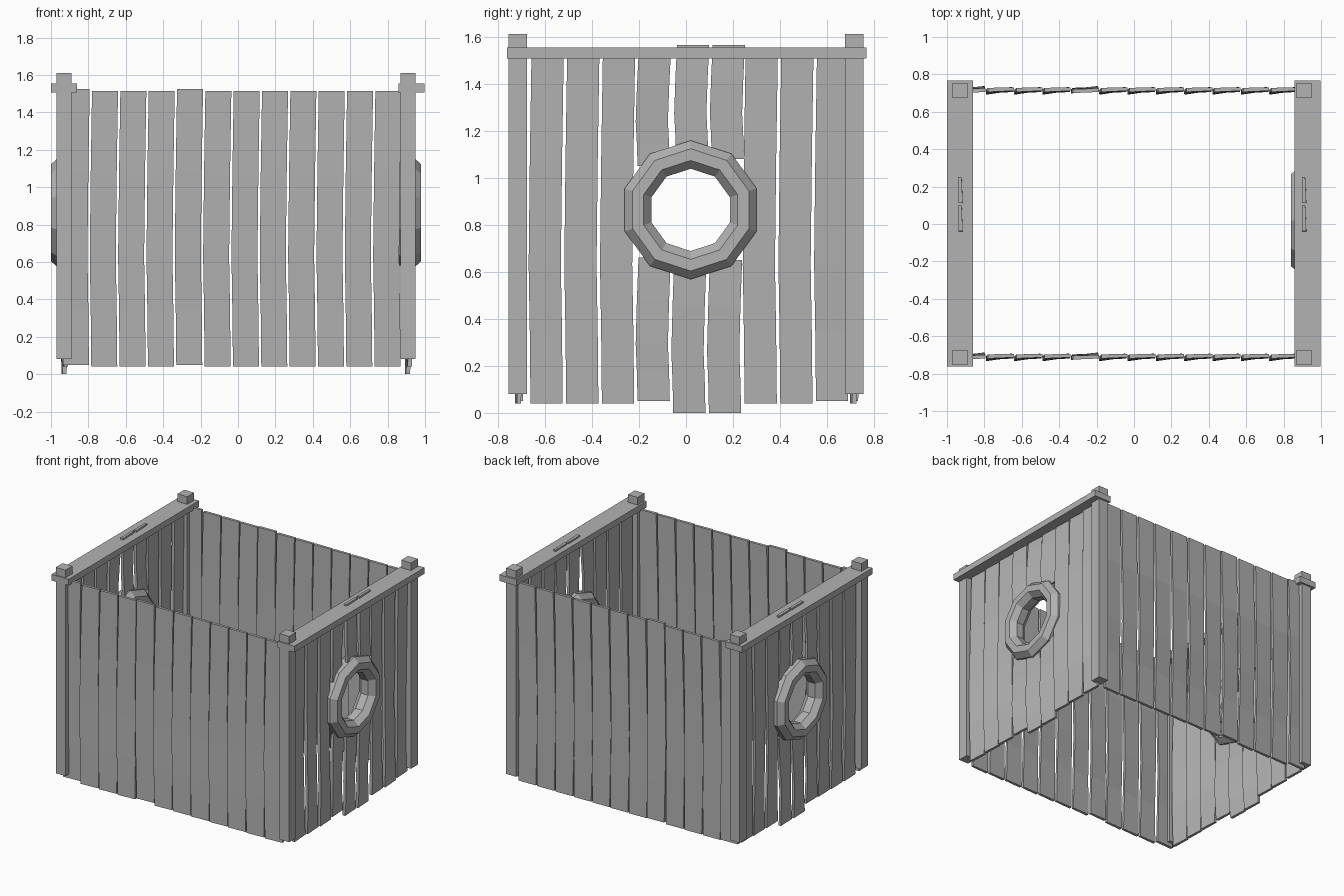
import bpy, bmesh
from mathutils import Matrix, Vector
from math import cos, sin, pi, radians

if "Cube" in bpy.data.objects:
    bpy.data.objects.remove(bpy.data.objects["Cube"])

grey = bpy.data.materials.new("weathered_grey")
grey.use_nodes = True
colour = (0.45, 0.45, 0.45, 1)
grey.diffuse_color = colour
grey.node_tree.nodes["Principled BSDF"].inputs["Base Color"].default_value = colour


def finish(name, bm):
    bmesh.ops.recalc_face_normals(bm, faces=bm.faces)
    mesh = bpy.data.meshes.new(name)
    bm.to_mesh(mesh)
    bm.free()
    mesh.materials.append(grey)
    obj = bpy.data.objects.new(name, mesh)
    bpy.context.collection.objects.link(obj)
    return obj


def box(name, centre, size):
    bm = bmesh.new()
    bmesh.ops.create_cube(bm, size=1, matrix=Matrix.Translation(centre) @ Matrix.Diagonal((*size, 1)))
    return finish(name, bm)


def loft(bm, rings, closed=False):
    """Skin a list of equal point loops, capping the ends if open."""
    loops = [[bm.verts.new(p) for p in ring] for ring in rings]
    n = len(loops[0])
    for i in range(len(loops) - (not closed)):
        a, b = loops[i], loops[(i + 1) % len(loops)]
        for k in range(n):
            bm.faces.new((a[k], a[(k + 1) % n], b[(k + 1) % n], b[k]))
    if not closed:
        bm.faces.new(loops[0])
        bm.faces.new(loops[-1])


# Warped board: height fraction, sideways bow, left and right edge depth
WARP = [(0, -.004, -.006, -.002), (.2, -.007, -.012, .004), (.4, -.012, -.010, .006),
        (.7, -.007, -.004, .004), (1, 0, .002, .004)]


def plank(name, matrix, left, right, low, high, flip=False, lean=0):
    bm = bmesh.new()
    rings = []
    for t, bow, dl, dr in WARP:
        if flip:
            dl, dr = -dr, -dl
        z = low + t * (high - low)
        shift = lean * (t - .5)
        a, b = left + bow, right + bow
        outline = [(a, dl - .011), (b, dr - .007), (b, dr + .011), (a, dl + .011)]
        rings.append([matrix @ Vector((x, y + shift, z)) for x, y in outline])
    loft(bm, rings)
    finish(name, bm)


# Long walls
for side, y in (("front", -.71), ("back", .715)):
    m = Matrix.Translation((0, y, 0))
    for i in range(12):
        left = -.932 + i * .1515
        flip = i in (0, 4)
        plank(f"{side}_wall_plank", m, left, left + .139,
              .05 if flip else .04, 1.525 if flip else 1.515, flip)

# Short walls, with the middle boards cut around the round opening
for side, x in (("right", -.925), ("left", .912)):
    m = Matrix.Translation((x, 0, 0)) @ Matrix.Rotation(radians(90), 4, 'Z')
    for i in range(9):
        near = -.657 + i * .1517
        far = near + .137
        if i in (4, 5):
            plank(f"{side}_wall_lower_plank", m, near, far, 0, .65, lean=-.02)
            plank(f"{side}_wall_upper_plank", m, near + .012, far + .012, 1.08, 1.565)
        elif i == 3:
            plank(f"{side}_wall_lower_plank", m, near, far, .05, .66, True)
            plank(f"{side}_wall_upper_plank", m, near, far, 1.05, 1.52, True)
        else:
            plank(f"{side}_wall_plank", m, near, far, .05 if i == 8 else .04, 1.515, i == 8)

# Posts, top rails and ring frames
for side, x in (("right", -.93), ("left", .91)):
    for end, y in (("front", -.715), ("back", .715)):
        box(f"{side}_{end}_post", (x, y, .845), (.08, .08, 1.53))
    rail_x = -.93 if x < 0 else .927
    box(f"{side}_top_rail", (rail_x, .003, 1.53), (.14, 1.53, .046))

    bm = bmesh.new()
    rings = []
    for i in range(10):
        a = pi / 2 + i * pi / 5
        ring = []
        for k in range(8):
            b = (k + .5) * pi / 4
            r = .235 + .065 * cos(b)
            ring.append((x + .075 * sin(b), .02 + r * cos(a), .863 + r * sin(a)))
        rings.append(ring)
    loft(bm, rings, closed=True)
    finish(f"{side}_ring_frame", bm)
